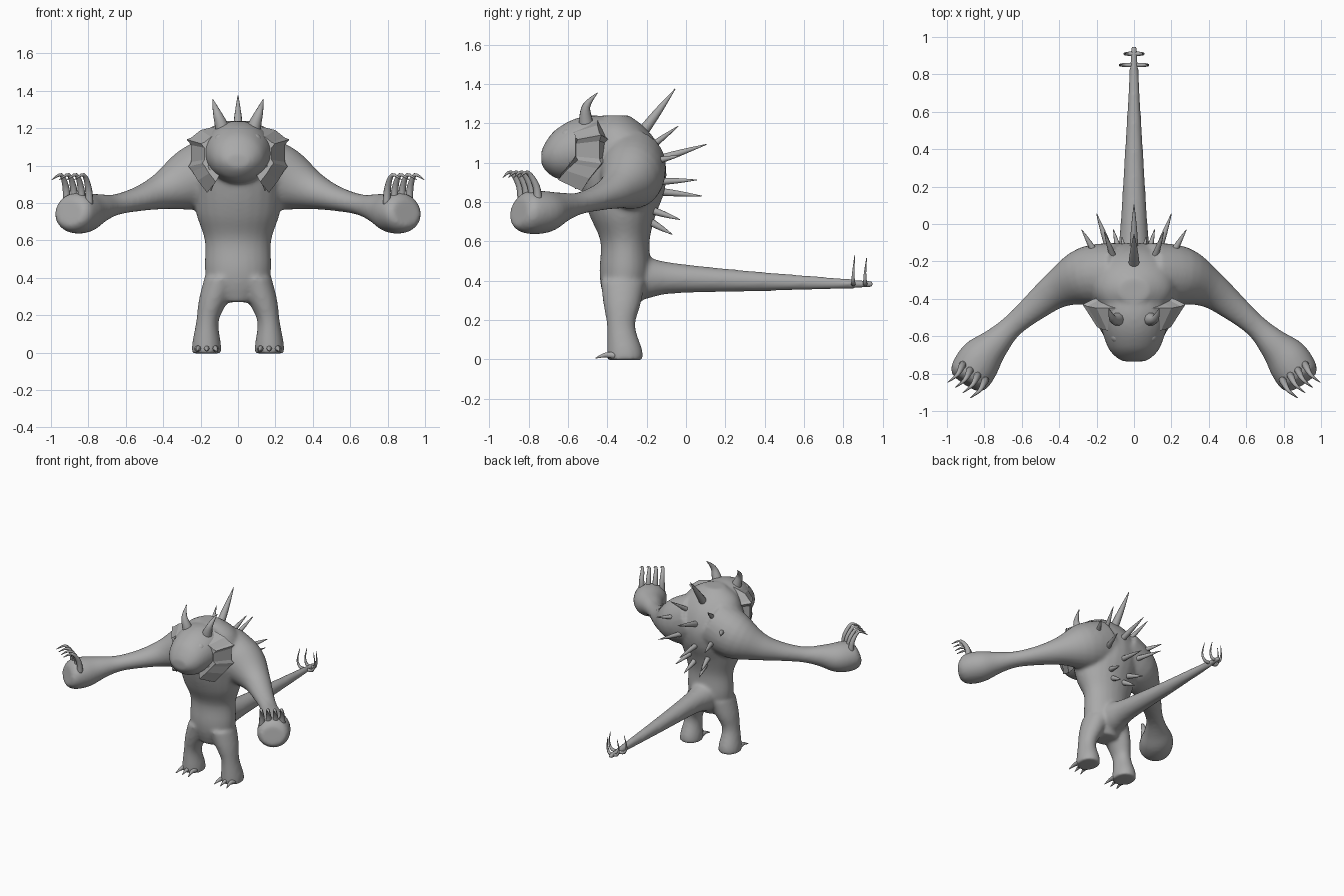
import bpy, bmesh, math
from mathutils import Vector

cube = bpy.data.objects.get("Cube")
if cube:
    bpy.data.objects.remove(cube, do_unlink=True)

grey = bpy.data.materials.new("stone_grey")
grey.use_nodes = True
grey.diffuse_color = (0.4, 0.4, 0.4, 1)
grey.node_tree.nodes["Principled BSDF"].inputs["Base Color"].default_value = (0.4, 0.4, 0.4, 1)


def spline(rows, steps):
    """Smooth curve through rows of values."""
    rows = [Vector(r) for r in rows]
    pad = [rows[0]] + rows + [rows[-1]]
    out = []
    for i in range(1, len(pad) - 2):
        a, b, c, d = pad[i - 1:i + 3]
        for s in range(steps):
            t = s / steps
            out.append(b + (c - a) * (t / 2) + (2 * a - 5 * b + 4 * c - d) * (t * t / 2)
                       + (3 * b - a - 3 * c + d) * (t ** 3 / 2))
    return out + [rows[-1]]


def loft(bm, rows, sides=24, steps=4, axis=None, flip=1):
    """Tube through rows of x, y, z, side radius, other radius."""
    rows = spline([(r[0] * flip, *r[1:]) for r in rows], steps)
    pts = [Vector(r[:3]) for r in rows]
    span = (pts[-1] - pts[0]).normalized()
    ref = Vector((0, 1, 0)) if abs(span.z) > 0.75 else Vector((0, 0, 1))
    rings = []
    for i, p in enumerate(pts):
        t = Vector(axis) if axis else (pts[min(i + 1, len(pts) - 1)] - pts[max(i - 1, 0)]).normalized()
        u = t.cross(ref).normalized()
        v = u.cross(t)
        ring = []
        for k in range(sides):
            a = math.tau * k / sides
            ring.append(bm.verts.new(p + u * rows[i][3] * math.cos(a) + v * rows[i][4] * math.sin(a)))
        rings.append(ring)
    for r, q in zip(rings, rings[1:]):
        for k in range(sides):
            n = (k + 1) % sides
            bm.faces.new((r[k], r[n], q[n], q[k]))
    bm.faces.new(rings[0][::-1])
    bm.faces.new(rings[-1])


def finish(name, bm, smooth=True):
    bmesh.ops.recalc_face_normals(bm, faces=bm.faces)
    for f in bm.faces:
        f.smooth = smooth
    me = bpy.data.meshes.new(name)
    bm.to_mesh(me)
    bm.free()
    me.materials.append(grey)
    ob = bpy.data.objects.new(name, me)
    bpy.context.collection.objects.link(ob)
    return ob


def spike(name, path, r, flip=1):
    """Pointed horn or claw along a path."""
    bm = bmesh.new()
    n = len(path) - 1
    rows = []
    for i, p in enumerate(path):
        w = max(r * (1 - (i / n) ** 1.6), 0.002)
        rows.append((*p, w, w))
    loft(bm, rows, sides=10, flip=flip)
    return finish(name, bm)


def straight(name, base, tip, r, flip=1):
    a, b = Vector(base), Vector(tip)
    a = a - (b - a) * 0.2
    spike(name, [a, a.lerp(b, 0.5), b], r, flip)


SIDES = (("left", 1), ("right", -1))
UP, BACK = (0, 0, 1), (0, 1, 0)

# Body: torso, head, tail, arms and legs fused into one skin
bm = bmesh.new()
torso = [(0.27, -.40, -.24, .09), (.36, -.43, -.2, .16), (.45, -.44, -.18, .178), (.6, -.435, -.185, .178),
         (.73, -.49, -.155, .22), (.85, -.53, -.11, .24), (.97, -.55, -.10, .25),
         (1.09, -.52, -.14, .23), (1.18, -.48, -.21, .18), (1.24, -.42, -.29, .08)]
loft(bm, [(0, (f + b) / 2, z, w, (b - f) / 2) for z, f, b, w in torso], axis=UP)
head = [(-.3, 1.21, .93, .18), (-.45, 1.24, .91, .19), (-.56, 1.225, .905, .175),
        (-.66, 1.17, .92, .14), (-.71, 1.11, .955, .1), (-.735, 1.06, .99, .06)]
loft(bm, [(0, y, (t + b) / 2, w, (t - b) / 2) for y, t, b, w in head], axis=BACK)
tail = [(-.3, .57, .28, .11), (-.19, .52, .31, .1), (-.06, .49, .335, .077), (.32, .45, .345, .053),
        (.7, .42, .355, .031), (.95, .4, .363, .018)]
loft(bm, [(0, y, (t + b) / 2, w, (t - b) / 2) for y, t, b, w in tail], axis=BACK)
for _, s in SIDES:
    loft(bm, [(.08, -.27, .99, .17, .19), (.25, -.28, .925, .16, .17), (.4, -.345, .865, .105, .102),
              (.52, -.435, .825, .078, .068), (.65, -.545, .792, .062, .056), (.74, -.635, .772, .082, .078),
              (.82, -.72, .75, .116, .108), (.878, -.815, .745, .115, .105), (.9, -.85, .75, .085, .07)], flip=s)
    loft(bm, [(.168, -.31, -.004, .08, .092), (.168, -.312, .05, .077, .09), (.163, -.33, .17, .06, .072),
              (.13, -.325, .28, .08, .095), (.085, -.32, .4, .095, .115)], axis=UP, flip=s)
body = finish("body", bm)
remesh = body.modifiers.new("fuse", 'REMESH')
remesh.mode = 'VOXEL'
remesh.voxel_size = 0.012
remesh.use_smooth_shade = True
soften = body.modifiers.new("soften", 'SMOOTH')
soften.factor = 0.5
soften.iterations = 10

# Frill: faceted collar flaring out behind the cheeks
half = [(0, 1.235, -.45), (.1, 1.215, -.45), (.2, 1.19, -.45), (.25, 1.15, -.44), (.275, 1.14, -.43),
        (.25, 1.11, -.44), (.25, 1.02, -.44), (.265, .995, -.43), (.245, .97, -.45),
        (.215, .92, -.49), (.165, .855, -.53), (.125, .93, -.5)]
outline = half + [(0, .93, -.45)] + [(-x, z, y) for x, z, y in half[:0:-1]]
bm = bmesh.new()
rings = []
for scale, dy in ((.72, -.12), (1, 0), (.7, .04)):
    rings.append([bm.verts.new((x * scale, y + dy, 1.06 + (z - 1.06) * scale)) for x, z, y in outline])
for r, q in zip(rings, rings[1:]):
    for k in range(len(r)):
        n = (k + 1) % len(r)
        bm.faces.new((r[k], r[n], q[n], q[k]))
bm.faces.new(rings[0])
bm.faces.new(rings[-1])
finish("frill", bm, smooth=False)

for side, s in SIDES:
    # Eyes, horns and tusks
    bm = bmesh.new()
    bmesh.ops.create_uvsphere(bm, u_segments=16, v_segments=10, radius=.037)
    bmesh.ops.translate(bm, verts=bm.verts, vec=(.09 * s, -.6, 1.135))
    finish(side + "_eye", bm)
    spike(side + "_horn", [(.075, -.5, 1.16), (.09, -.51, 1.22), (.115, -.505, 1.29), (.135, -.45, 1.355)], .042, s)
    spike(side + "_tusk", [(.135, -.57, 1.0), (.135, -.575, .94), (.145, -.56, .865)], .028, s)

    # Hand claws curl up and out from the knuckles
    for i in range(4):
        x, y = .795 + .04 * i, -.835 + .028 * i
        spike(f"{side}_hand_claw_{i + 1}", [(x, y, .79), (x + .005, y - .01, .88), (x + .03, y - .055, .95),
                                            (x + .08, y - .095, .925)], .022, s)

    # Toe claws
    for i in range(3):
        x = .12 + .047 * i
        spike(f"{side}_toe_claw_{i + 1}", [(x, -.36, .02), (x, -.41, .022), (x + .008 * (i - 1), -.46, .006)], .019, s)

    # Tail thorns
    for i, (y, w, h) in enumerate(((.85, .075, .53), (.91, .05, .515))):
        spike(f"{side}_tail_thorn_{i + 1}", [(0, y, .385), (w * .7, y, .39), (w, y, .44), (w * .8, y + .008, h)], .013, s)

    # Paired back spikes
    pairs = [((.11, -.18, 1.08), (.16, -.04, 1.185)), ((.21, -.15, 1.01), (.28, -.03, 1.035)),
             ((.14, -.115, .905), (.2, .055, .912)), ((.08, -.15, .75), (.11, -.03, .71)),
             ((.05, -.165, .69), (.065, -.07, .635))]
    for i, (a, b) in enumerate(pairs):
        straight(f"{side}_back_spike_{i + 1}", a, b, .021, s)

# Spikes along the spine
for i, (a, b, r) in enumerate((((0, -.21, 1.17), (0, -.055, 1.375), .032),
                               ((0, -.125, 1.02), (0, .105, 1.093), .025),
                               ((0, -.11, .85), (0, .08, .83), .022))):
    straight(f"spine_spike_{i + 1}", a, b, r)
